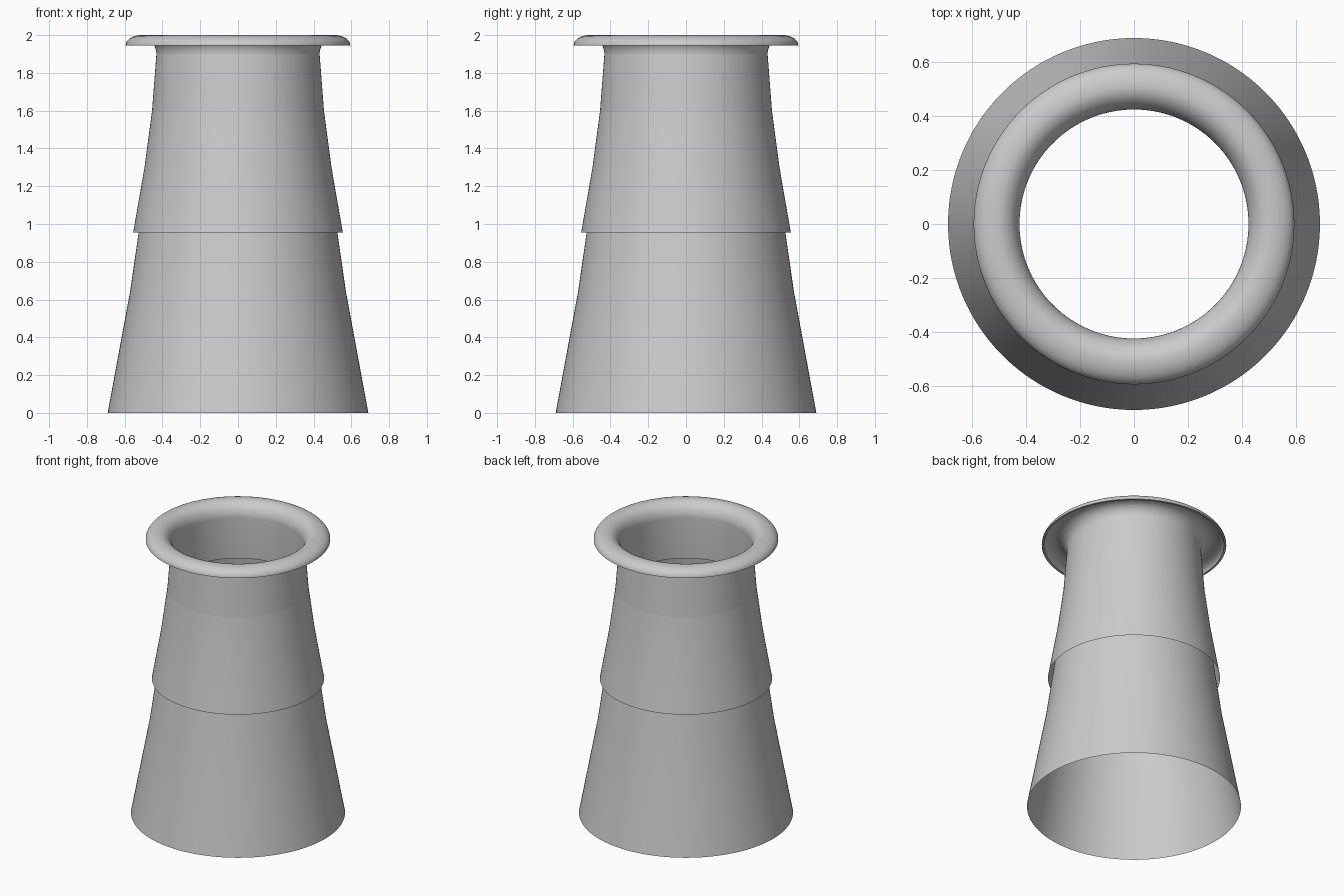
import bpy, bmesh, math

SIDES = 128

cube = bpy.data.objects.get("Cube")
if cube:
    bpy.data.objects.remove(cube, do_unlink=True)

# One plain grey for the whole funnel
grey = bpy.data.materials.new("light_grey")
grey.use_nodes = True
colour = (0.6, 0.6, 0.6, 1.0)
grey.diffuse_color = colour
grey.node_tree.nodes["Principled BSDF"].inputs["Base Color"].default_value = colour


def lathe(name, profile, angle):
    """Spin a (radius, height) profile around z; edges above angle stay sharp."""
    bm = bmesh.new()
    rings = []
    for r, z in profile:
        rings.append([bm.verts.new((r * math.cos(math.tau * i / SIDES),
                                    r * math.sin(math.tau * i / SIDES), z))
                      for i in range(SIDES)])
    for low, high in zip(rings, rings[1:]):
        for i in range(SIDES):
            j = (i + 1) % SIDES
            bm.faces.new((low[i], low[j], high[j], high[i]))
    mesh = bpy.data.meshes.new(name)
    bm.to_mesh(mesh)
    bm.free()
    mesh.materials.append(grey)
    obj = bpy.data.objects.new(name, mesh)
    bpy.context.collection.objects.link(obj)
    bpy.ops.object.select_all(action="DESELECT")
    obj.select_set(True)
    bpy.context.view_layer.objects.active = obj
    bpy.ops.object.shade_smooth_by_angle(angle=math.radians(angle))
    return obj


def arc(cx, cz, rx, rz, start, end, steps):
    """Points along an elliptical arc, angles in degrees."""
    angles = [math.radians(start + (end - start) * k / steps) for k in range(steps + 1)]
    return [(cx + rx * math.cos(a), cz + rz * math.sin(a)) for a in angles]


# Lower skirt, open at both ends and tucked inside the upper sleeve
lathe("lower_skirt", [(0.69, 0), (0.57, 0.65), (0.477, 1.3)], 2.9)

# Upper sleeve overlapping the skirt
lathe("upper_sleeve", [(0.555, 0.955), (0.495, 1.3), (0.455, 1.6), (0.432, 1.9)], 2.9)

# Rolled bell lip: underside, flat rim edge, then over the crest into the throat
underside = arc(0.51, 1.9, 0.078, 0.085, 180, 90, 10) + arc(0.51, 1.945, 0.07, 0.04, 90, 0, 8)
crest = arc(0.51, 1.945, 0.085, 0.055, 0, 90, 10) + arc(0.51, 1.9, 0.085, 0.1, 90, 180, 12)[1:]
lathe("bell_lip", underside + crest + [(0.445, 1.6)], 40)
